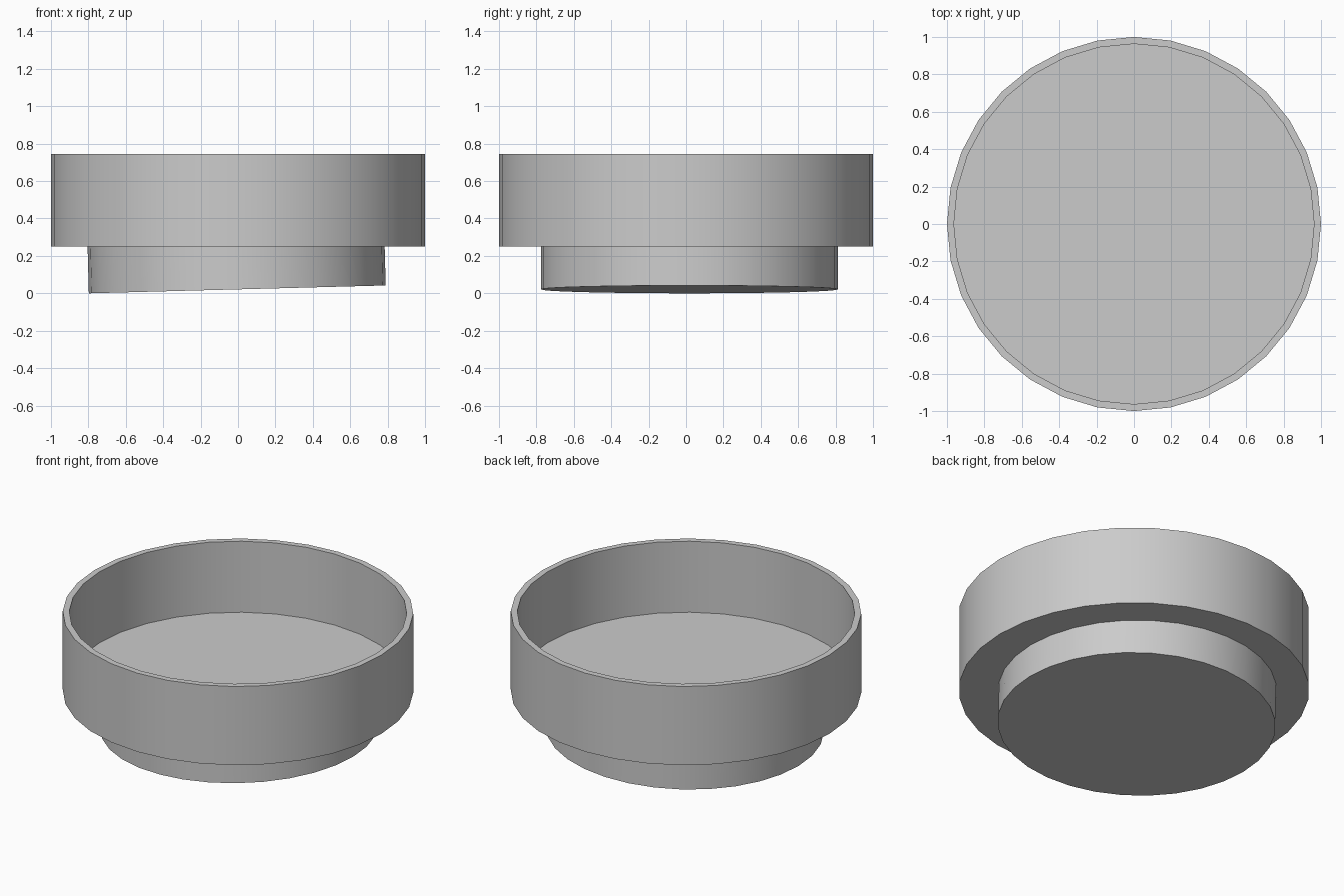
import bpy
import bmesh
from math import atan, pi, radians
from mathutils import Matrix

if "Cube" in bpy.data.objects:
    bpy.data.objects.remove(bpy.data.objects["Cube"], do_unlink=True)

SIDES = 32
TILT = atan(0.0265)

# Single plain grey
grey = bpy.data.materials.new("plain grey")
grey.use_nodes = True
COLOUR = (0.6, 0.6, 0.6, 1)
grey.diffuse_color = COLOUR
grey.node_tree.nodes["Principled BSDF"].inputs["Base Color"].default_value = COLOUR


def finish(name, bm):
    bmesh.ops.recalc_face_normals(bm, faces=bm.faces[:])
    mesh = bpy.data.meshes.new(name)
    bm.to_mesh(mesh)
    bm.free()
    mesh.materials.append(grey)
    obj = bpy.data.objects.new(name, mesh)
    bpy.context.collection.objects.link(obj)
    bpy.ops.object.select_all(action="DESELECT")
    bpy.context.view_layer.objects.active = obj
    obj.select_set(True)
    bpy.ops.object.shade_smooth_by_angle(angle=radians(30))
    return obj


def cylinder(radius, bottom, top):
    bm = bmesh.new()
    place = Matrix.Translation((0, 0, (bottom + top) / 2)) @ Matrix.Rotation(pi / SIDES * 2, 4, "Z")
    bmesh.ops.create_cone(bm, cap_ends=True, segments=SIDES, radius1=radius,
                          radius2=radius, depth=top - bottom, matrix=place)
    return bm


# Open dish: inset the top cap for the rim, then push the inner face down
bm = cylinder(1.0, 0.25, 0.745)
top = max(bm.faces, key=lambda f: f.calc_center_median().z)
inner = bmesh.ops.extrude_face_region(bm, geom=[top])
bm.faces.remove(top) if top.is_valid else None
rim = [v for v in inner["geom"] if isinstance(v, bmesh.types.BMVert)]
bmesh.ops.scale(bm, verts=rim, vec=(0.963, 0.963, 1))
cap = [f for f in inner["geom"] if isinstance(f, bmesh.types.BMFace)]
floor = bmesh.ops.extrude_face_region(bm, geom=cap)
bmesh.ops.delete(bm, geom=[f for f in cap if f.is_valid], context="FACES_ONLY")
floor_verts = [v for v in floor["geom"] if isinstance(v, bmesh.types.BMVert)]
bmesh.ops.translate(bm, verts=floor_verts, vec=(0, 0, -0.447))
finish("dish", bm)

# Slightly tilted, off-centre foot that sinks into the dish floor
foot = finish("foot", cylinder(0.794, 0, 0.25))
foot.location = (-0.004, 0.018, 0.021)
foot.rotation_euler = (0, -TILT, 0)
